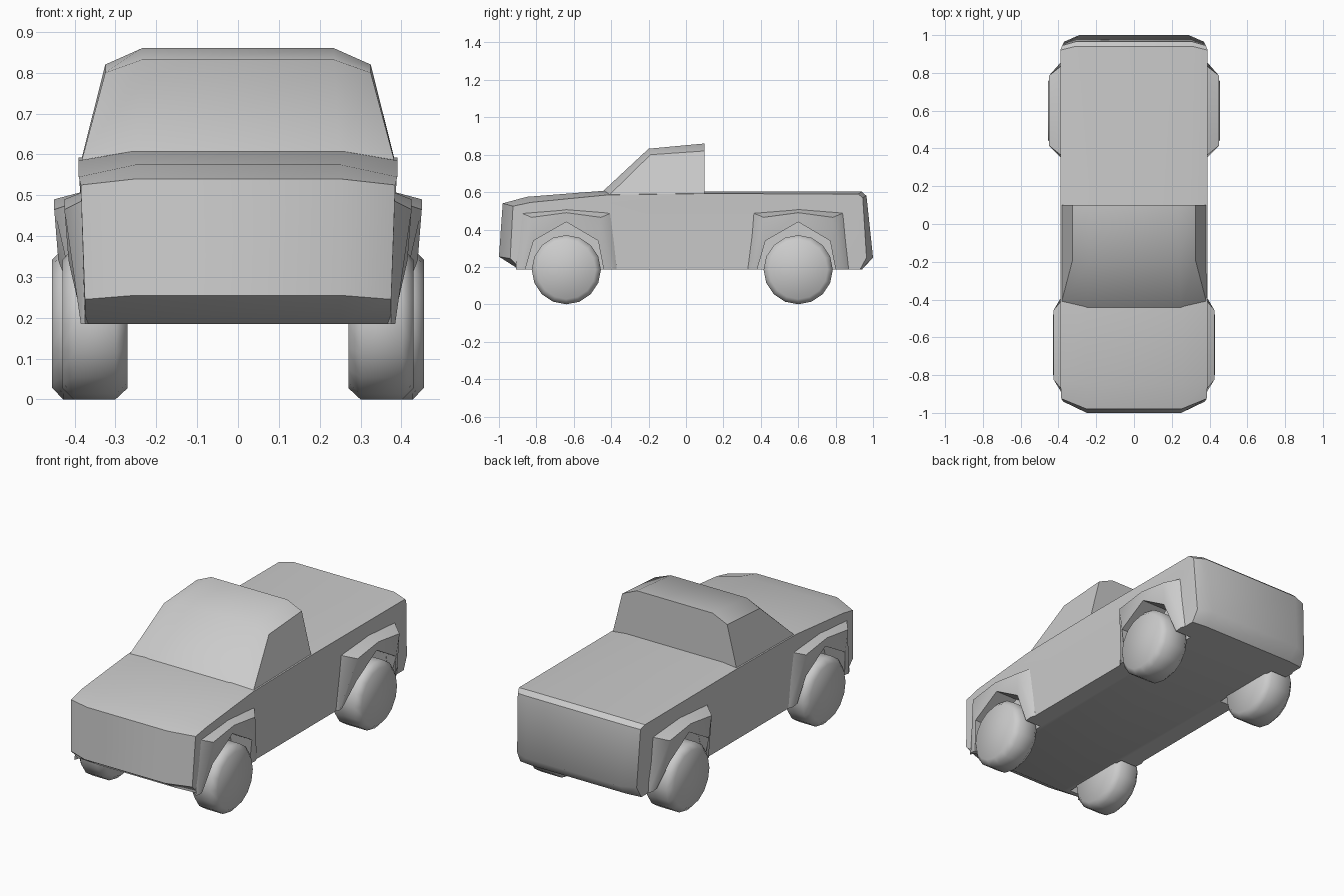
import bpy, bmesh
from math import sin, cos, pi, radians

if "Cube" in bpy.data.objects:
    bpy.data.objects.remove(bpy.data.objects["Cube"])


def loft(name, rings, smooth=40):
    """Closed skin through equal-length rings, capped at both ends."""
    bm = bmesh.new()
    vs = [[bm.verts.new(p) for p in ring] for ring in rings]
    n = len(rings[0])
    for a, b in zip(vs, vs[1:]):
        for i in range(n):
            j = (i + 1) % n
            bm.faces.new((a[i], a[j], b[j], b[i]))
    bm.faces.new(vs[0][::-1])
    bm.faces.new(vs[-1])
    bmesh.ops.recalc_face_normals(bm, faces=bm.faces)
    me = bpy.data.meshes.new(name)
    bm.to_mesh(me)
    bm.free()
    ob = bpy.data.objects.new(name, me)
    bpy.context.collection.objects.link(ob)
    if smooth:
        bpy.ops.object.select_all(action='DESELECT')
        ob.select_set(True)
        bpy.context.view_layer.objects.active = ob
        bpy.ops.object.shade_smooth_by_angle(angle=radians(smooth))
    return ob


def shell(name, pts):
    """Symmetric hull from side-profile pairs: inner (x, y, z), outer (x, y, z)."""
    inner = [p[0] for p in pts]
    outer = [p[1] for p in pts]
    flip = lambda ring: [(-x, y, z) for x, y, z in ring]
    return loft(name, [flip(outer), flip(inner), inner, outer])


# lower body with hood and covered bed
body = shell("body", [
    ((.25, -1.0, .255), (.375, -.94, .245)),
    ((.25, -.98, .54), (.385, -.925, .525)),
    ((.25, -.85, .575), (.39, -.83, .545)),
    ((.26, -.44, .607), (.39, -.42, .585)),
    ((.30, .10, .602), (.39, .10, .592)),
    ((.31, .94, .602), (.39, .92, .59)),
    ((.31, .965, .58), (.38, .945, .57)),
    ((.29, 1.0, .25), (.37, .965, .25)),
    ((.29, .94, .185), (.375, .93, .185)),
    ((.25, -.89, .185), (.375, -.88, .185)),
])

# cabin
shell("cabin", [
    ((.25, -.46, .59), (.388, -.43, .565)),
    ((.235, -.20, .832), (.325, -.19, .80)),
    ((.235, .10, .86), (.325, .10, .82)),
    ((.26, .10, .57), (.388, .10, .57)),
])

# wheel arch outlines: opening, lip and where the flare meets the body
ARCH = [(-.22, .185), (-.175, .34), (0, .44), (.17, .34), (.20, .185)]
LIP = [(-.25, .185), (-.185, .465), (0, .49), (.185, .465), (.245, .185)]
BASE = [(-.27, .185), (-.245, .49), (0, .51), (.245, .49), (.27, .185)]

for end, cy, wide in (("front", -.64, .43), ("rear", .60, .455)):
    for side, s in (("left", 1), ("right", -1)):
        tag = f"{end}_{side}"
        # wheel well cut into the body
        outline = [(-.22, .1)] + ARCH + [(.20, .1)]
        cutter = loft(tag + "_well_cutter",
                      [[(s * x, cy + y, z) for y, z in outline] for x in (.28, .6)], 0)
        cutter.hide_render = True
        cutter.hide_set(True)
        mod = body.modifiers.new(tag, 'BOOLEAN')
        mod.object, mod.operation, mod.solver = cutter, 'DIFFERENCE', 'EXACT'
        # flared fender
        rings = []
        for i, (a, l, b) in enumerate(zip(ARCH, LIP, BASE)):
            low = i in (0, 4)
            xl = .385 if low else wide - .005
            xa = .38 if low else wide - .015
            rings.append([(s * .36, cy + a[0], a[1]), (s * xa, cy + a[0], a[1]),
                          (s * xl, cy + l[0], l[1]), (s * .375, cy + b[0], b[1])])
        loft(tag + "_fender", rings)
        # wheel with chamfered shoulders
        prof = [(.27, .157), (.30, .185), (wide - .027, .185), (wide, .157)]
        loft(tag + "_wheel",
             [[(s * x, cy + r * cos(k * pi / 8), .185 + r * sin(k * pi / 8))
               for k in range(16)] for x, r in prof], 50)
